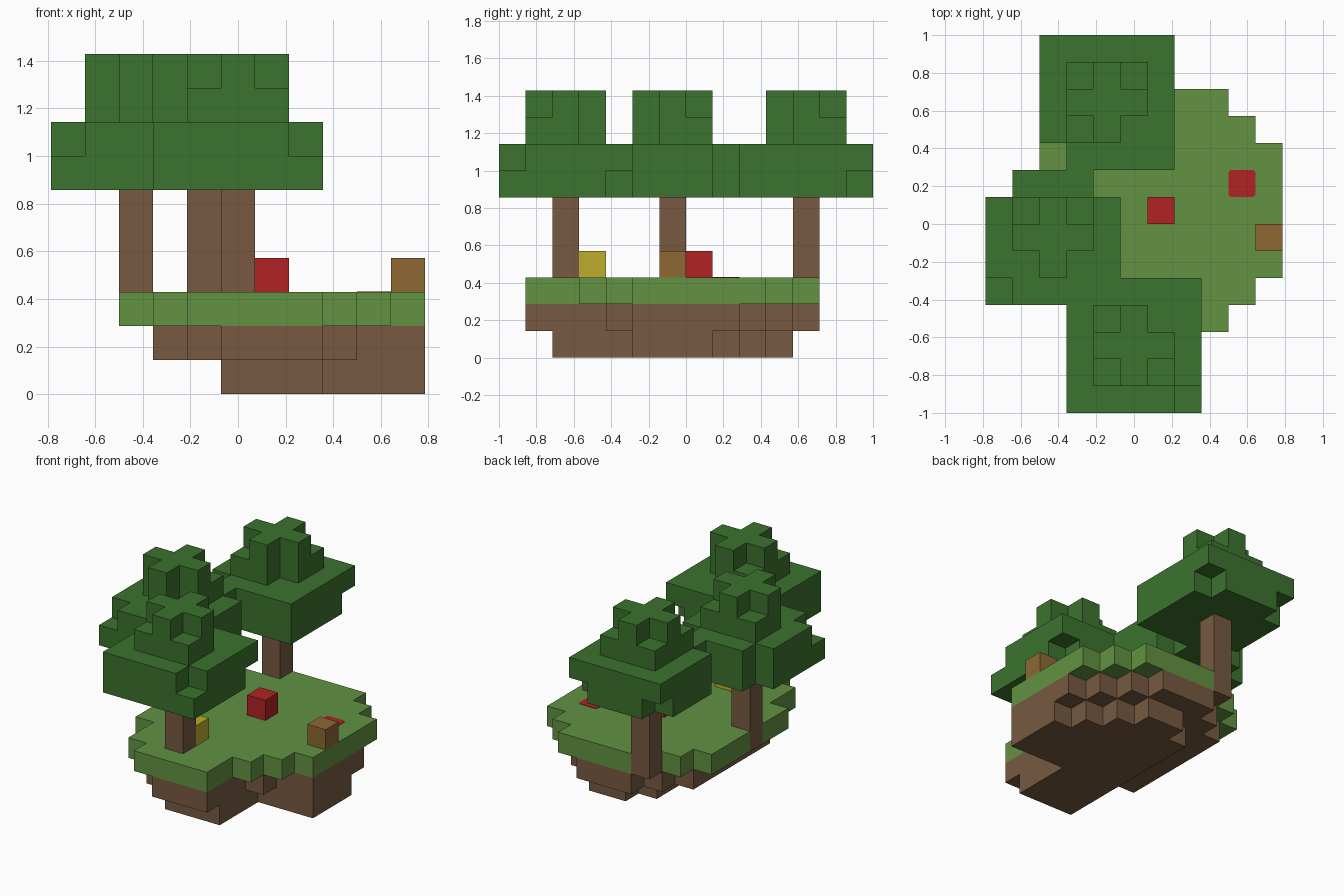
import bpy
import bmesh
import math
from mathutils import Vector

if "Cube" in bpy.data.objects:
    bpy.data.objects.remove(bpy.data.objects["Cube"], do_unlink=True)

U = 1 / 7                      # edge of one block
ORIGIN = Vector((-5.5, -7, 0))  # grid corner, in blocks


def linear(c):
    c /= 255
    return c / 12.92 if c <= 0.04045 else ((c + 0.055) / 1.055) ** 2.4


def material(name, *rgb):
    mat = bpy.data.materials.new(name)
    mat.use_nodes = True
    color = [linear(c) for c in rgb] + [1]
    mat.diffuse_color = color
    bsdf = mat.node_tree.nodes["Principled BSDF"]
    bsdf.inputs["Base Color"].default_value = color
    bsdf.inputs["Roughness"].default_value = 1
    return mat


leaf = material("leaf green", 60, 114, 46)
grass = material("grass green", 98, 146, 66)
earth = material("earth brown", 119, 90, 65)
red = material("flower red", 178, 34, 36)
yellow = material("flower yellow", 192, 172, 46)
tan = material("wood tan", 142, 104, 52)


def finish(name, bm, mat):
    mesh = bpy.data.meshes.new(name)
    bm.to_mesh(mesh)
    bm.free()
    mesh.materials.append(mat)
    obj = bpy.data.objects.new(name, mesh)
    bpy.context.collection.objects.link(obj)
    return obj


def blocks(name, cells, mat):
    """Closed shell around a set of grid cells, with flat regions merged."""
    cells = set(cells)
    bm = bmesh.new()
    for cell in cells:
        centre = Vector(cell) + Vector((0.5, 0.5, 0.5)) + ORIGIN
        for axis in range(3):
            for sign in (-1, 1):
                step = [0, 0, 0]
                step[axis] = sign
                if tuple(a + b for a, b in zip(cell, step)) in cells:
                    continue
                n = Vector(step)
                s = Vector([step[2], step[0], step[1]])
                t = n.cross(s)
                ring = [(s + t), (t - s), (-s - t), (s - t)]
                bm.faces.new([bm.verts.new((centre + (n + r) / 2) * U) for r in ring])
    bmesh.ops.remove_doubles(bm, verts=bm.verts, dist=0.001)
    bmesh.ops.dissolve_limit(bm, angle_limit=math.radians(1), verts=bm.verts, edges=bm.edges)
    bmesh.ops.triangulate(bm, faces=[f for f in bm.faces if len(f.verts) > 4])
    return finish(name, bm, mat)


def slab(rows, first_row, z):
    """Cells of one layer; each row gives its first and last column."""
    return [(i, first_row + k, z) for k, (a, b) in enumerate(rows) for i in range(a, b + 1)]


def crown(cx, cy, missing):
    """Two wide layers and two narrow ones; missing lists dropped corners."""
    cells = set()
    for z, r in ((6, 2), (7, 2), (8, 1), (9, 1)):
        for dx in range(-r, r + 1):
            for dy in range(-r, r + 1):
                corner = abs(dx) == r and abs(dy) == r
                tag = (dx // r, dy // r, z)
                if corner and (z == 9 or tag in missing):
                    continue
                cells.add((cx + dx, cy + dy, z))
    return cells


# Island: grass on two layers of earth, each stepping inward
trunks = {"front": (5, 2), "middle": (2, 6), "back": (4, 11)}
grass_rows = [(4, 7), (3, 7), (3, 8), (2, 9)] + [(2, 10)] * 5 + [(3, 9), (4, 8)]
upper_rows = [(5, 7), (4, 7), (4, 7), (3, 8)] + [(3, 10)] * 4 + [(3, 9), (4, 8), (5, 7)]
lower_rows = [(5, 7)] * 3 + [(5, 10)] * 3 + [(5, 9), (5, 8), (6, 7)]
trunk_feet = {(x, y, 2) for x, y in trunks.values()}
blocks("grass_top", set(slab(grass_rows, 1, 2)) - trunk_feet, grass)
blocks("earth_base", slab(upper_rows, 1, 1) + slab(lower_rows, 2, 0), earth)

# Trees
missing = {
    "front": {(1, -1, 7), (1, 1, 6), (1, 1, 8)},
    "middle": {(-1, -1, 7), (-1, 1, 6), (-1, 1, 7), (1, 1, 6), (1, 1, 7),
               (-1, -1, 8), (1, -1, 8)},
    "back": {(-1, -1, 6), (-1, -1, 7), (1, 1, 6), (-1, 1, 6), (1, -1, 8)},
}
used = set()
for name, (x, y) in trunks.items():
    blocks(name + "_trunk", [(x, y, z) for z in range(2, 6)], earth)
    cells = crown(x, y, missing[name]) - used
    used |= cells
    blocks(name + "_foliage", cells, leaf)

# Small blocks standing on the grass
blocks("red_flower", [(6, 7, 3)], red)
blocks("yellow_flower", [(5, 3, 3)], yellow)
blocks("wood_block", [(10, 6, 3)], tan)

# Flat red patch with clipped corners
bm = bmesh.new()
bmesh.ops.create_cube(bm, size=1)
bmesh.ops.scale(bm, vec=(U, U, 0.006), verts=bm.verts)
upright = [e for e in bm.edges if abs(e.verts[0].co.z - e.verts[1].co.z) > 0.001]
bmesh.ops.bevel(bm, geom=upright, offset=0.012, segments=1, affect='EDGES')
patch = finish("red_patch", bm, red)
patch.location = (Vector((9.5, 8.5, 3)) + ORIGIN) * U
